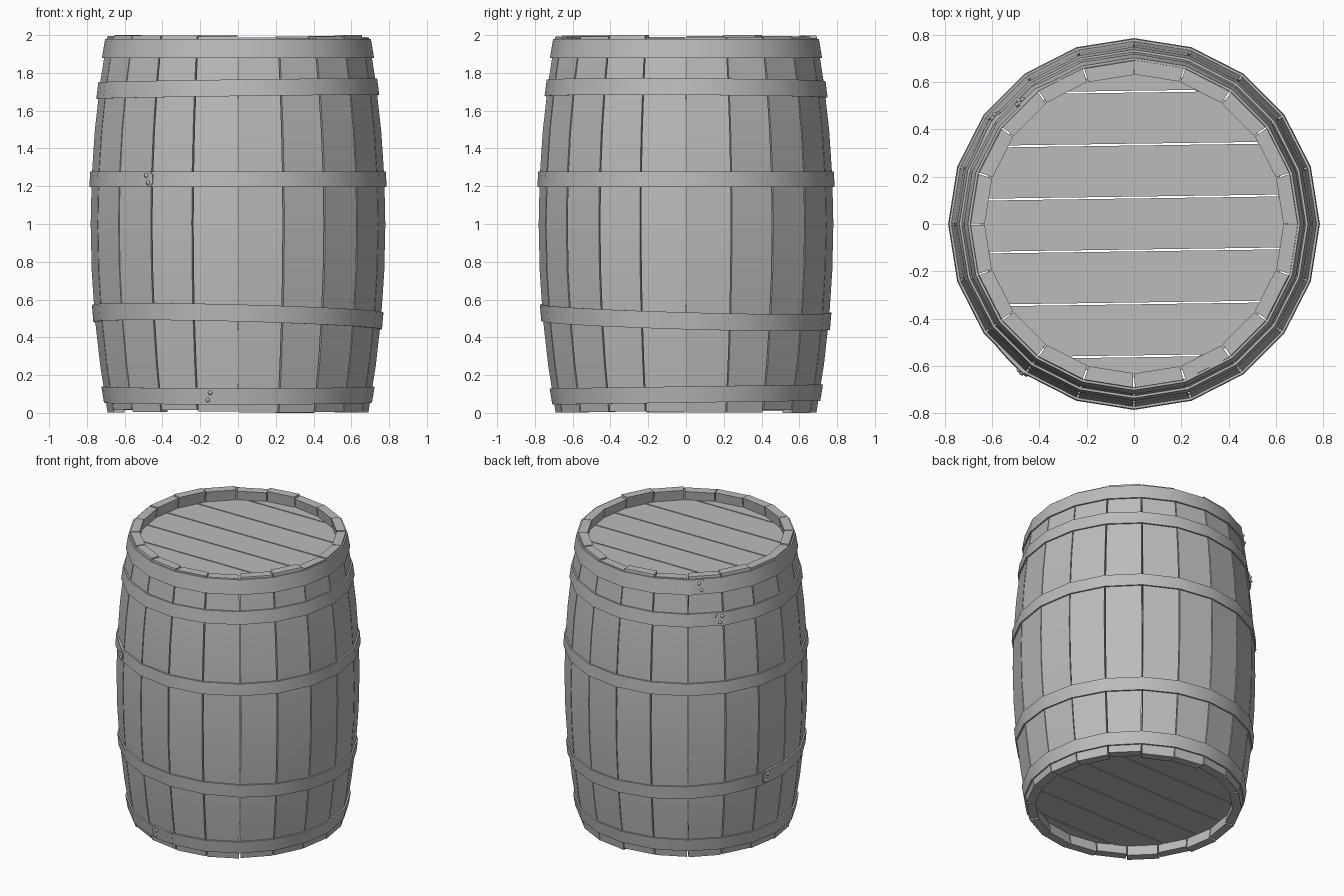
import bpy, bmesh, math, random
from mathutils import Vector, Matrix

if "Cube" in bpy.data.objects:
    bpy.data.objects.remove(bpy.data.objects["Cube"])

random.seed(4)
N = 20                       # staves around the barrel
STEP = 2 * math.pi / N
THICK = 0.06

grey = bpy.data.materials.new("plain grey")
grey.diffuse_color = (0.5, 0.5, 0.5, 1)
grey.use_nodes = True
grey.node_tree.nodes["Principled BSDF"].inputs["Base Color"].default_value = grey.diffuse_color


def bulge(z):
    """Outer corner radius of the staves at height z."""
    return 0.78 - 0.09 * (z - 1) ** 2


def facet(theta):
    """Radius factor that keeps a point on the flat stave faces."""
    return math.cos(STEP / 2) / math.cos(theta % STEP - STEP / 2)


def finish(name, bm, smooth=25):
    bmesh.ops.recalc_face_normals(bm, faces=bm.faces)
    me = bpy.data.meshes.new(name)
    bm.to_mesh(me)
    bm.free()
    me.materials.append(grey)
    ob = bpy.data.objects.new(name, me)
    bpy.context.collection.objects.link(ob)
    bpy.ops.object.select_all(action='DESELECT')
    ob.select_set(True)
    bpy.context.view_layer.objects.active = ob
    if smooth:
        bpy.ops.object.shade_smooth_by_angle(angle=math.radians(smooth))
    return ob


def loft(bm, sections, closed=False):
    """Skin a row of four-cornered sections, capping the ends if open."""
    rows = [[bm.verts.new(p) for p in s] for s in sections]
    pairs = list(zip(rows, rows[1:]))
    if closed:
        pairs.append((rows[-1], rows[0]))
    else:
        bm.faces.new(rows[0])
        bm.faces.new(rows[-1])
    for a, b in pairs:
        for i in range(4):
            j = (i + 1) % 4
            bm.faces.new((a[i], a[j], b[j], b[i]))


def polar(r, theta, z):
    return Vector((r * math.cos(theta), r * math.sin(theta), z))


# Staves: curved planks with uneven ends
for k in range(N):
    bm = bmesh.new()
    gap = random.uniform(0.003, 0.007)
    a0, a1 = k * STEP + gap, (k + 1) * STEP - gap
    low = 0 if k == 3 else random.uniform(0, 0.018)
    top = 2 if k == 8 else random.uniform(1.982, 2)
    sections = []
    for i in range(9):
        z = low + (top - low) * i / 8
        r = bulge(z)
        sections.append([polar(r, a0, z), polar(r, a1, z),
                         polar(r - THICK, a1, z), polar(r - THICK, a0, z)])
    loft(bm, sections)
    finish(f"stave_{k + 1}", bm)


# Heads: recessed discs cut into planks
def head(name, z, turn):
    bm = bmesh.new()
    rot = Matrix.Rotation(math.radians(turn), 3, 'Z')
    across = rot @ Vector((0, 1, 0))
    for i in range(-3, 4):
        part = bmesh.new()
        bmesh.ops.create_cone(part, cap_ends=True, segments=N, radius1=0.65,
                              radius2=0.65, depth=0.04,
                              matrix=Matrix.Translation((0, 0, z)))
        for side in (-1, 1):
            edge = across * (i * 0.224 + side * 0.108)
            bmesh.ops.bisect_plane(part, geom=part.verts[:] + part.edges[:] + part.faces[:],
                                   plane_co=edge, plane_no=across * side, clear_outer=True)
            rim = [e for e in part.edges if e.is_boundary]
            if rim:
                bmesh.ops.holes_fill(part, edges=rim, sides=0)
        tmp = bpy.data.meshes.new("plank")
        part.to_mesh(tmp)
        part.free()
        bm.from_mesh(tmp)
        bpy.data.meshes.remove(tmp)
    finish(name, bm, smooth=0)


head("top_head", 1.90, 0.8)
head("bottom_head", 0.10, 0.8)


# Hoops: tilted bands, each with a riveted lap joint
def hoop(name, z0, half, tx, ty, lap_end, way):
    def mid(t):
        return z0 + tx * math.cos(t) + ty * math.sin(t)

    def section(t, inner, outer, h):
        f, z = facet(t), mid(t)
        lo, hi = z - h, z + h
        return [polar((bulge(lo) + inner) * f, t, lo), polar((bulge(lo) + outer) * f, t, lo),
                polar((bulge(hi) + outer) * f, t, hi), polar((bulge(hi) + inner) * f, t, hi)]

    bm = bmesh.new()
    loft(bm, [section(k * STEP, -0.004, 0.010, half) for k in range(N)], closed=True)
    finish(name, bm)

    # Lap plate with a rounded free end
    bm = bmesh.new()
    end = math.radians(lap_end)
    rows = [(0, 0.45), (0.008, 0.7), (0.022, 0.92), (0.04, 1), (0.09, 1), (0.15, 1), (0.24, 1)]
    loft(bm, [section(end - way * d, 0.004, 0.016 if d < 0.2 else 0.011, half * s)
              for d, s in rows])
    finish(name + "_lap", bm)

    # Rivets
    bm = bmesh.new()
    for side, d in ((-1, 0.035), (1, 0.055)):
        t = end - way * d
        z = mid(t) + side * half * 0.45
        pos = polar((bulge(z) + 0.015) * facet(t), t, z)
        bmesh.ops.create_uvsphere(bm, u_segments=8, v_segments=6, radius=0.012,
                                  matrix=Matrix.Translation(pos))
    finish(name + "_rivets", bm, smooth=60)


hoop("top_hoop", 1.93, 0.050, 0, 0, 135, 1)
hoop("upper_hoop", 1.717, 0.044, 0.010, -0.004, 140, -1)
hoop("middle_hoop", 1.237, 0.042, 0, 0, 235, 1)
hoop("lower_hoop", 0.507, 0.045, -0.020, -0.022, 165, -1)
hoop("bottom_hoop", 0.097, 0.043, 0, 0.010, 255, -1)
